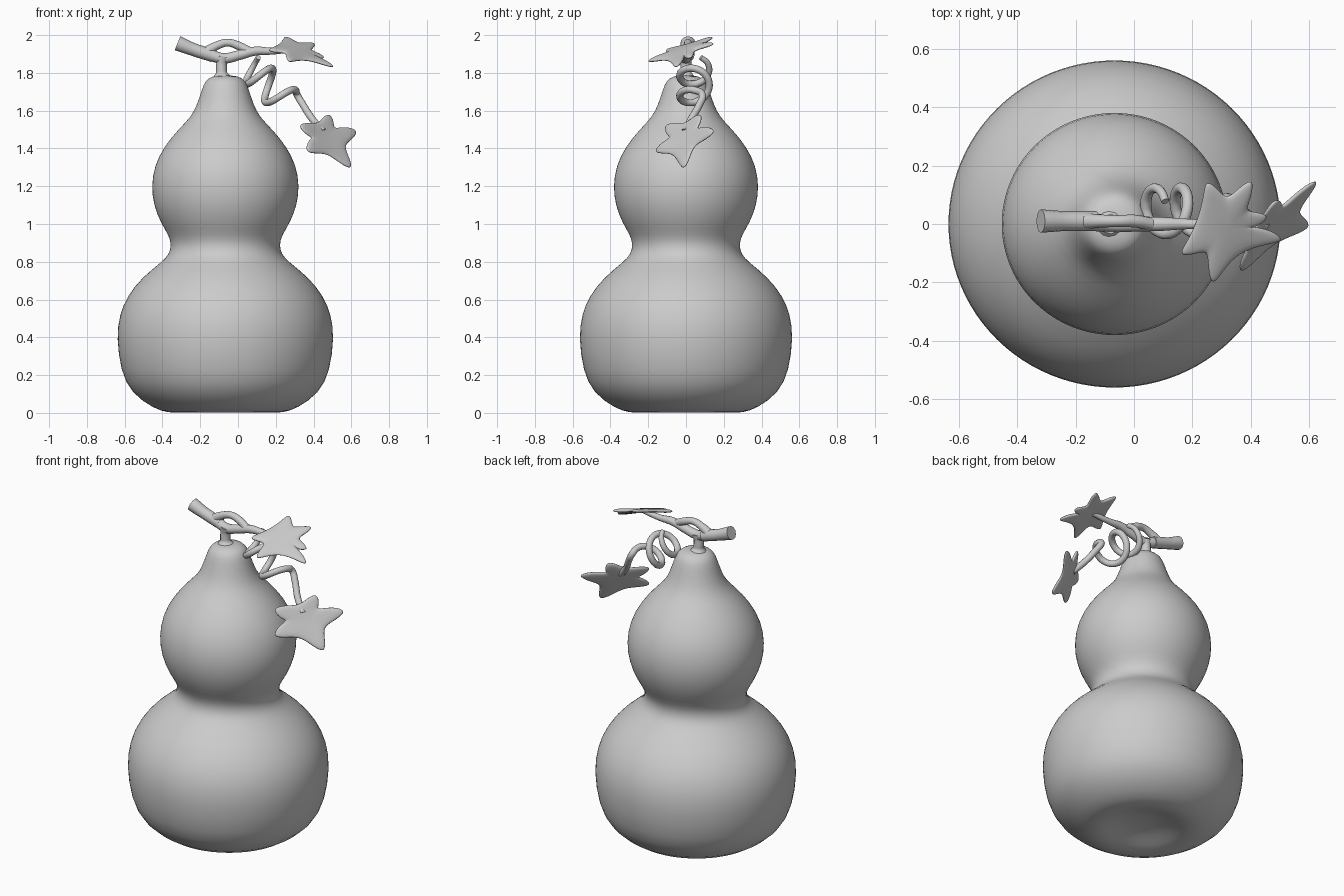
import bpy, bmesh, math
from mathutils import Vector

old = bpy.data.objects.get("Cube")
if old:
    bpy.data.objects.remove(old, do_unlink=True)

grey = bpy.data.materials.new("plain grey")
grey.use_nodes = True
grey.diffuse_color = (0.6, 0.6, 0.6, 1)
bsdf = next(n for n in grey.node_tree.nodes if n.type == 'BSDF_PRINCIPLED')
bsdf.inputs["Base Color"].default_value = (0.6, 0.6, 0.6, 1)


def add_object(name, data):
    obj = bpy.data.objects.new(name, data)
    bpy.context.collection.objects.link(obj)
    data.materials.append(grey)
    return obj


def mesh_object(name, bm):
    bmesh.ops.recalc_face_normals(bm, faces=bm.faces)
    mesh = bpy.data.meshes.new(name)
    bm.to_mesh(mesh)
    bm.free()
    mesh.shade_smooth()
    return add_object(name, mesh)


def tube(name, points, radii):
    """Round tube along a smooth path with a radius at each point."""
    curve = bpy.data.curves.new(name, 'CURVE')
    curve.dimensions = '3D'
    curve.bevel_depth = 1
    curve.bevel_resolution = 4
    curve.resolution_u = 6
    curve.use_fill_caps = True
    spline = curve.splines.new('BEZIER')
    spline.bezier_points.add(len(points) - 1)
    for knot, co, r in zip(spline.bezier_points, points, radii):
        knot.co = co
        knot.radius = r
        knot.handle_left_type = knot.handle_right_type = 'AUTO'
    obj = add_object(name, curve)
    bpy.ops.object.select_all(action='DESELECT')
    obj.select_set(True)
    bpy.context.view_layer.objects.active = obj
    bpy.ops.object.convert(target='MESH')
    bpy.ops.object.shade_smooth_by_angle(angle=math.radians(50))


def leaf(name, centre, tips, width, notch):
    """Lobed leaf: one fan piece per lobe, thickened and rounded."""
    c = Vector(centre)
    arms = [(Vector(t) - c) * 1.1 for t in tips]
    n = len(arms)
    bm = bmesh.new()
    hub = bm.verts.new(c)
    gaps = []
    for i, a in enumerate(arms):
        b = arms[(i + 1) % n]
        mid = (a.normalized() + b.normalized()).normalized()
        gaps.append(bm.verts.new(c + mid * min(a.length, b.length) * notch))
    for i, a in enumerate(arms):
        normal = a.cross(arms[(i + 1) % n]).normalized()
        side = normal.cross(a).normalized() * width
        right = bm.verts.new(c + a * 0.68 - side)
        left = bm.verts.new(c + a * 0.68 + side)
        tip = bm.verts.new(c + a)
        base = bm.verts.new(c + a * 0.6)
        for f in ((hub, gaps[i - 1], right, base), (base, right, tip, left),
                  (hub, base, left, gaps[i])):
            bm.faces.new(f)
    obj = mesh_object(name, bm)
    thick = obj.modifiers.new("thickness", 'SOLIDIFY')
    thick.thickness = 0.022
    thick.offset = 0
    obj.modifiers.new("rounding", 'SUBSURF').levels = 2
    obj.modifiers["rounding"].render_levels = 2


# Gourd body, turned from a profile of (radius, height), hollowed underneath
profile = [(0, .05), (.1, .045), (.18, .022), (.24, .002), (.3, 0), (.38, .022),
           (.5, .105), (.555, .22), (.578, .4), (.562, .52), (.52, .62),
           (.44, .72), (.335, .8), (.298, .84), (.286, .89), (.3, .94),
           (.345, 1.01), (.38, 1.1), (.393, 1.2), (.376, 1.31), (.325, 1.41),
           (.25, 1.5), (.183, 1.565), (.15, 1.63), (.125, 1.71), (.106, 1.76),
           (.07, 1.783), (0, 1.788)]
bm = bmesh.new()
line = [bm.verts.new((r, 0, z)) for r, z in profile]
edges = [bm.edges.new(pair) for pair in zip(line, line[1:])]
bmesh.ops.spin(bm, geom=line + edges, cent=(0, 0, 0), axis=(0, 0, 1),
               angle=math.tau, steps=48)
bmesh.ops.remove_doubles(bm, verts=bm.verts, dist=0.0005)
body = mesh_object("gourd_body", bm)
body.location.x = -0.067
body.scale.y = 0.985
body.modifiers.new("rounding", 'SUBSURF').levels = 1

# Stalk and woody branch, which splits into two strands around an eye
tube("stalk", [(-.085, 0, 1.77), (-.087, 0, 1.8), (-.087, 0, 1.85), (-.08, 0, 1.885)],
     [.055, .03, .028, .034])
tube("branch_end", [(-.32, .01, 1.957), (-.24, .01, 1.925), (-.13, .01, 1.89)],
     [.04, .034, .034])
tube("branch_lower", [(-.16, .01, 1.9), (-.08, 0, 1.877), (.01, 0, 1.895),
                      (.09, 0, 1.915), (.18, 0, 1.915), (.3, -.005, 1.925)],
     [.032, .028, .026, .024, .018, .014])
tube("branch_upper", [(-.17, .01, 1.91), (-.11, .01, 1.945), (-.055, .01, 1.96),
                      (0, .01, 1.945), (.06, 0, 1.915)],
     [.028, .022, .02, .022, .022])

# Curling tendril that ends as the stalk of the lower leaf
coil = []
steps = 26
for i in range(steps + 1):
    t = i / steps
    angle = math.radians(65 - 725 * t)
    u, v = math.cos(angle) * .078, math.sin(angle) * .078
    run = t ** 1.4
    coil.append((.065 + .205 * run + v * .6, .045 + u, 1.825 - .19 * run + v * .8))
coil += [(.345, .07, 1.63), (.39, .03, 1.56), (.45, -.005, 1.49)]
tube("tendril", coil, [.014 + .005 * min(1, i / 5) for i in range(len(coil))])

# Leaves
leaf("upper_leaf", (.31, -.01, 1.925),
     [(.51, -.055, 1.83), (.46, .025, 1.88), (.405, .15, 1.955), (.25, .145, 1.99),
      (.16, -.105, 1.92), (.27, -.205, 1.86)], .03, .52)
leaf("lower_leaf", (.465, -.005, 1.46),
     [(.6, -.01, 1.295), (.63, .15, 1.49), (.485, .08, 1.58),
      (.325, -.11, 1.52), (.365, -.165, 1.385)], .042, .5)
